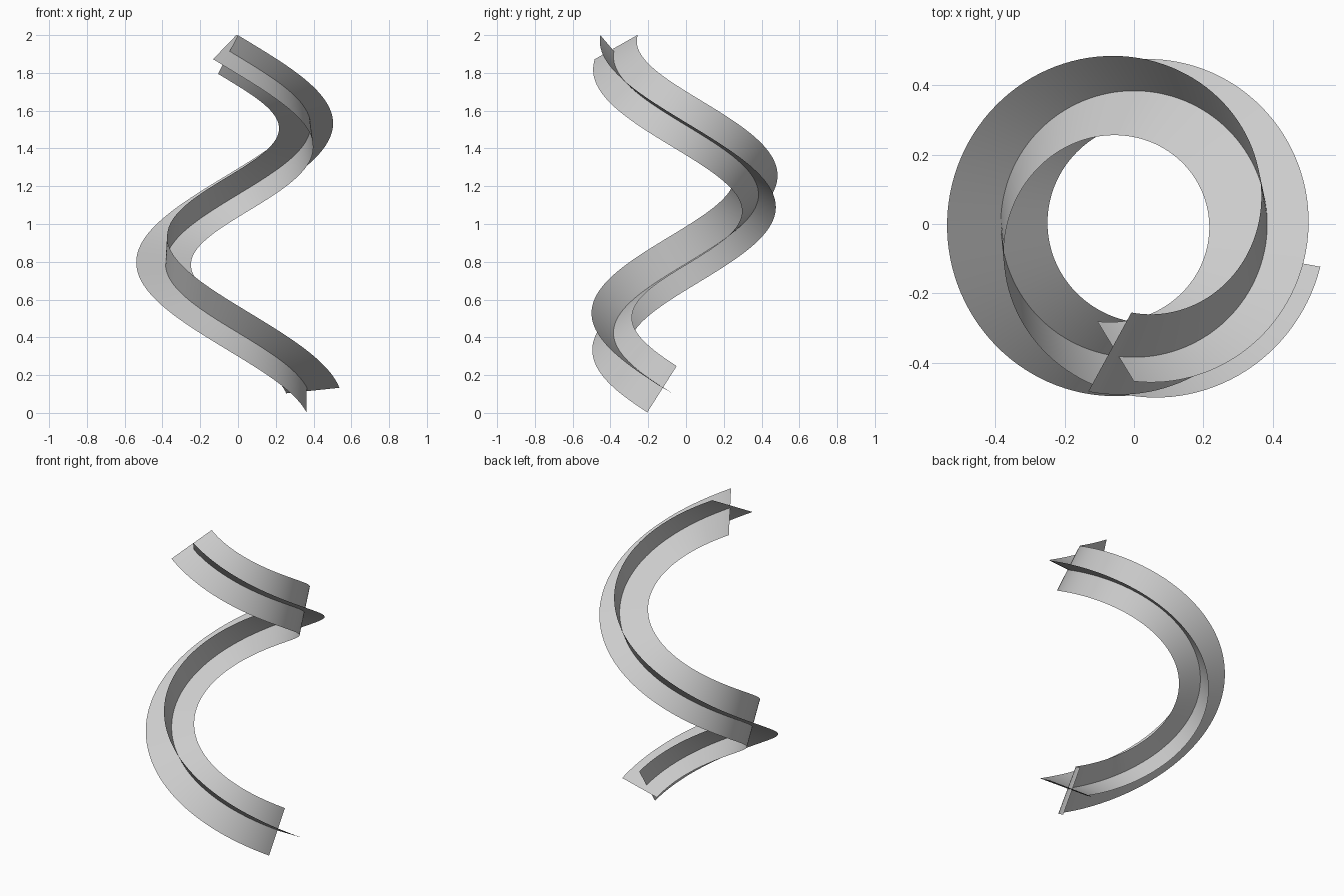
import bpy
from math import radians, pi, sin, cos, sqrt
from mathutils import Vector

if "Cube" in bpy.data.objects:
    bpy.data.objects.remove(bpy.data.objects["Cube"])

R = 0.384            # helix radius
PITCH = 1.463        # rise per turn
LEN = sqrt(PITCH ** 2 + (2 * pi * R) ** 2)
SIN_A, COS_A = PITCH / LEN, 2 * pi * R / LEN   # slope of the helix
STEPS = 144


def frame(deg):
    """Point, inward normal and binormal of the rising clockwise helix."""
    t = radians(deg)
    point = Vector((R * cos(t), R * sin(t), 0.134 + (-18.5 - deg) * PITCH / 360))
    tangent = Vector((sin(t) * COS_A, -cos(t) * COS_A, SIN_A))
    normal = Vector((-cos(t), -sin(t), 0))
    return point, normal, tangent.cross(normal)


def ribbon(name, start, roll, lo, hi, flip):
    """Thin strip swept along the helix with a twist-free cross-section."""
    verts, faces = [], []
    for i in range(STEPS + 1):
        deg = start - 442.6 * i / STEPS
        p, n, b = frame(deg)
        phi = radians(-260.8 + roll + SIN_A * (-18.5 - deg))
        d = n * cos(phi) + b * sin(phi)
        verts += [p + d * lo, p, p + d * hi]
    for i in range(STEPS):
        for k in range(2):
            a = 3 * i + k
            f = (a, a + 1, a + 4, a + 3)
            faces.append(f[::-1] if flip else f)
    mesh = bpy.data.meshes.new(name)
    mesh.from_pydata(verts, [], faces)
    mesh.shade_smooth()
    ob = bpy.data.objects.new(name, mesh)
    bpy.context.collection.objects.link(ob)
    return ob


# Two strips crossing at right angles, one started slightly later than the other
ribbon("first_ribbon", -18.5, 0, -0.135, 0.155, False)
ribbon("second_ribbon", -14.0, 90, -0.12, 0.168, False)
